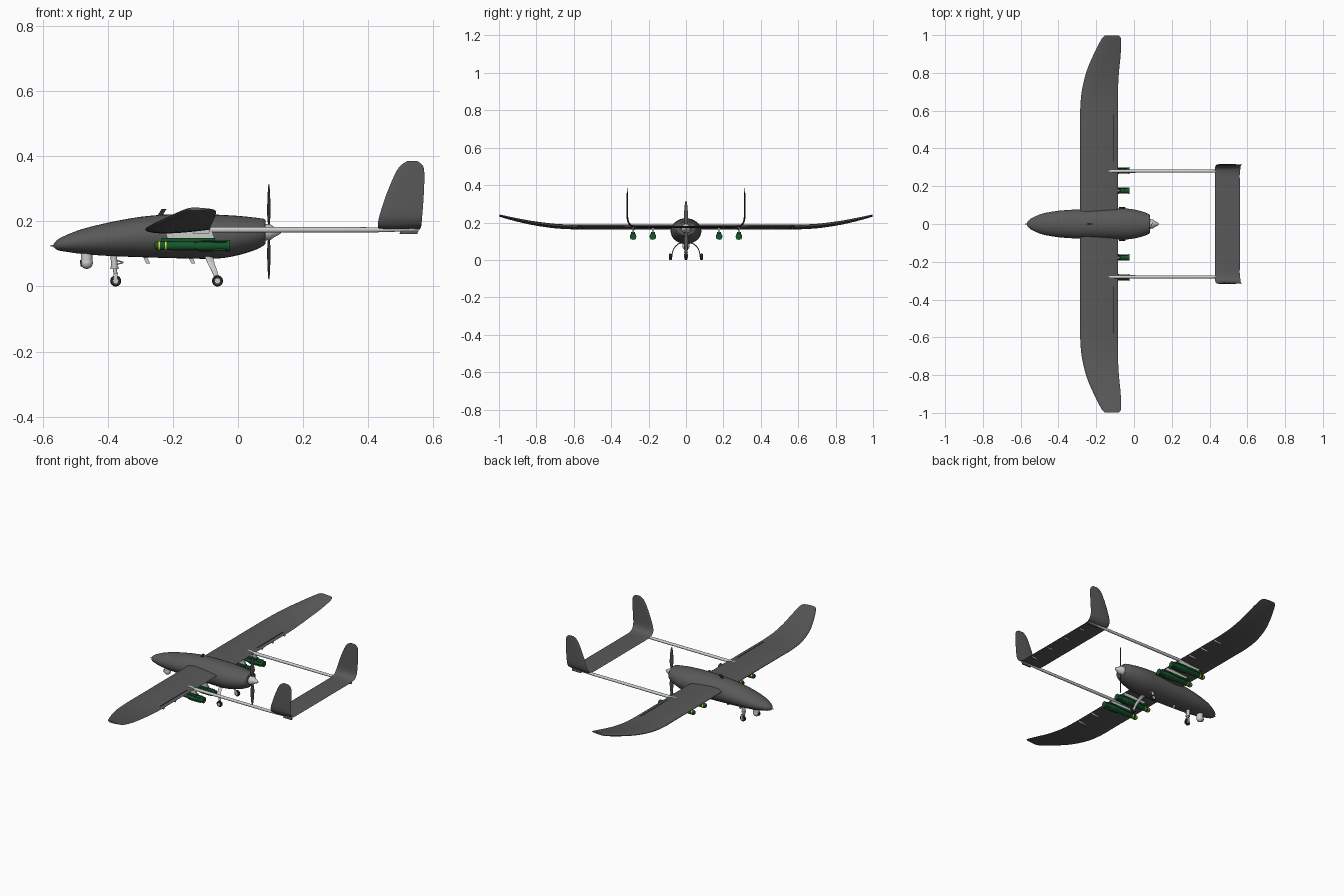
import bpy, bmesh
from math import sin, cos, pi, radians
from mathutils import Vector

if "Cube" in bpy.data.objects:
    bpy.data.objects.remove(bpy.data.objects["Cube"])


def material(name, rgb):
    m = bpy.data.materials.new(name)
    m.diffuse_color = (*rgb, 1)
    m.use_nodes = True
    m.node_tree.nodes["Principled BSDF"].inputs["Base Color"].default_value = m.diffuse_color
    return m


DARK = material("dark_grey", (0.1, 0.1, 0.1))
BLACK = material("black", (0.03, 0.03, 0.03))
GREEN = material("green", (0.008, 0.09, 0.025))
YELLOW = material("yellow", (0.8, 0.7, 0.02))


def finish(bm, name, mat=None, angle=40):
    bmesh.ops.recalc_face_normals(bm, faces=bm.faces)
    me = bpy.data.meshes.new(name)
    bm.to_mesh(me)
    bm.free()
    ob = bpy.data.objects.new(name, me)
    bpy.context.collection.objects.link(ob)
    if mat:
        me.materials.append(mat)
    bpy.ops.object.select_all(action='DESELECT')
    ob.select_set(True)
    bpy.context.view_layer.objects.active = ob
    bpy.ops.object.shade_smooth_by_angle(angle=radians(angle))
    return ob


def loft(rings, name, mat=None, angle=40):
    bm = bmesh.new()
    vs = [[bm.verts.new(p) for p in r] for r in rings]
    n = len(vs[0])
    for a, b in zip(vs, vs[1:]):
        for i in range(n):
            j = (i + 1) % n
            bm.faces.new((a[i], a[j], b[j], b[i]))
    bm.faces.new(vs[0])
    bm.faces.new(vs[-1])
    return finish(bm, name, mat, angle)


def dense(rows, k=4):
    """Catmull-Rom interpolation of table rows."""
    out = []
    for i in range(len(rows) - 1):
        p0, p1, p2, p3 = rows[max(i - 1, 0)], rows[i], rows[i + 1], rows[min(i + 2, len(rows) - 1)]
        for s in range(k):
            t = s / k
            out.append([0.5 * (2 * b + (c - a) * t + (2 * a - 5 * b + 4 * c - d) * t * t
                               + (3 * b - a - 3 * c + d) * t ** 3)
                        for a, b, c, d in zip(p0, p1, p2, p3)])
    return out + [list(rows[-1])]


def foil(y, z, ang, le, te, thick, n=12):
    """Airfoil section, chord along x, tilted by ang degrees."""
    pts = []
    for i in range(2 * n):
        a = pi * i / n
        u = (1 + cos(a)) / 2
        h = 5 * thick * (0.297 * u ** .5 - 0.126 * u - 0.3516 * u * u + 0.2843 * u ** 3 - 0.1 * u ** 4)
        d = (h + 0.001) * (te - le) * (1 if sin(a) >= 0 else -1)
        if i in (0, n):
            d = 0
        r = radians(ang)
        pts.append((le + u * (te - le), y - d * sin(r), z + d * cos(r)))
    return pts


def span(rows, thick, name, mat=None, both=False, side=1, k=4):
    rows = dense(rows, k)
    right = [foil(*r, thick) for r in rows]
    flip = [[(x, -y, z) for x, y, z in r] for r in right]
    rings = flip[:0:-1] + right if both else (right if side > 0 else flip)
    return loft(rings, name, mat)


def lathe(profile, y, z, name, mat=None, n=20):
    return loft([[(x, y + r * cos(2 * pi * i / n), z + r * sin(2 * pi * i / n)) for i in range(n)]
                 for x, r in profile], name, mat)


def rod(a, b, r1, name, mat=None, r2=None, n=16):
    a, b = Vector(a), Vector(b)
    bm = bmesh.new()
    bmesh.ops.create_cone(bm, cap_ends=True, segments=n, radius1=r1,
                          radius2=r1 if r2 is None else r2, depth=(b - a).length)
    bm.transform((b - a).to_track_quat('Z', 'Y').to_matrix().to_4x4())
    bmesh.ops.translate(bm, verts=bm.verts, vec=(a + b) / 2)
    return finish(bm, name, mat)


def box(x0, x1, y0, y1, z0, z1, name, mat=None, rake=0):
    """Box whose far z end may be shifted along x."""
    loft([[(x0, y0, z0), (x1, y0, z0), (x1, y1, z0), (x0, y1, z0)],
          [(x0 + rake, y0, z1), (x1 + rake, y0, z1), (x1 + rake, y1, z1), (x0 + rake, y1, z1)]], name, mat)


def wheel(x, y, z, name):
    prof = [(-.006, .010), (-.007, .014), (-.004, .017), (.004, .017), (.007, .014), (.006, .010)]
    ob = lathe(prof, 0, 0, name, BLACK, 24)
    ob.rotation_euler.z = pi / 2
    ob.location = (x, y, z)
    rod((x, y - .008, z), (x, y + .008, z), .008, name + "_hub")


# fuselage: x, half width, top z, bottom z
body = dense([(-.567, .004, .130, .121), (-.555, .022, .144, .112), (-.53, .037, .157, .107),
              (-.48, .056, .176, .100), (-.4, .070, .196, .094), (-.3, .077, .214, .090),
              (-.2, .080, .222, .087), (-.1, .082, .222, .085), (-.05, .082, .220, .087),
              (0, .077, .217, .096), (.05, .064, .212, .111), (.08, .052, .208, .126)])
rings = [[(x, w * cos(2 * pi * i / 32), (t + b) / 2 + (t - b) / 2 * sin(2 * pi * i / 32)) for i in range(32)]
         for x, w, t, b in body]
rings.append([(.084, y * .9, .167 + (z - .167) * .9) for x, y, z in rings[-1]])
loft(rings, "fuselage", DARK)
rod((-.576, 0, .125), (-.56, 0, .125), .002, "pitot_tube")

# wing with upswept tips: y, z, tilt, leading x, trailing x
span([(0, .176, 0, -.285, -.085), (.3, .176, 0, -.285, -.085), (.5, .176, 0, -.285, -.085),
      (.6, .176, 1, -.285, -.085), (.7, .181, 5, -.277, -.085), (.8, .194, 9, -.254, -.080),
      (.88, .209, 11, -.222, -.072), (.95, .225, 12, -.188, -.068), (.985, .234, 12, -.168, -.070),
      (.998, .238, 12, -.155, -.082)], .125, "wing", DARK, both=True)

# U shaped tail with rounded corners
span([(0, .176, 0, .43, .56), (.12, .176, 0, .43, .56), (.22, .176, 0, .43, .56), (.265, .177, 5, .43, .56),
      (.293, .184, 35, .43, .563), (.307, .200, 68, .431, .565), (.313, .225, 87, .437, .567),
      (.314, .28, 90, .455, .571), (.314, .34, 90, .480, .573), (.314, .37, 90, .498, .569),
      (.314, .385, 90, .520, .552)], .065, "tail", DARK, both=True)

# propeller and spinner
lathe([(.082, .026), (.10, .024), (.112, .015), (.125, .009), (.132, .003)], 0, .167, "spinner")
for k in (0, 1):
    blade = span([(0, .012, 90, -.005, .005), (0, .03, 90, -.008, .008), (0, .06, 90, -.012, .012),
                  (0, .1, 90, -.010, .010), (0, .135, 90, -.006, .006), (0, .147, 90, -.002, .002)],
                 .14, "propeller_blade", DARK)
    blade.location = (.095, 0, .168)
    blade.rotation_euler = (pi * k, 0, radians(65))

for s in (1, -1):
    # tail booms and fairings
    lathe([(-.21, .004), (-.18, .009), (.40, .008), (.45, .007), (.555, .003)], s * .28, .174, "tail_boom")
    box(.50, .555, s * .28 - .004, s * .28 + .004, .172, .161, "boom_fairing", DARK, -.004)
    # main landing gear
    span([(.015, .094, -5, -.104, -.078), (.04, .086, -25, -.100, -.076), (.060, .068, -55, -.092, -.071),
          (.071, .045, -75, -.080, -.063), (.075, .016, -90, -.070, -.056)], .28, "main_leg", side=s)
    wheel(-.063, s * .083, .017, "main_wheel")
    # control surface gaps and hinge brackets
    box(-.110, -.106, min(s * .33, s * .58), max(s * .33, s * .58), .175, .1815, "aileron_gap", BLACK)
    for y in (.36, .46, .57):
        box(-.135, -.085, s * y - .002, s * y + .002, .174, .163, "aileron_hinge", None, -.005)
    for y in (.07, .2):
        box(.52, .55, s * y - .0015, s * y + .0015, .175, .166, "elevator_hinge", None, -.004)
    # underwing stores
    for y in (s * .177, s * .283):
        box(-.225, -.08, y - .005, y + .005, .170, .148, "pylon", None, .008)
        box(-.235, -.07, y - .010, y + .010, .149, .138, "launch_rail", GREEN)
        lathe([(-.256, .009), (-.250, .0135), (-.13, .014), (-.12, .017), (-.08, .017),
               (-.05, .014), (-.025, .0175)], y, .125, "store_body", GREEN)
        for x in (-.245, -.225):
            lathe([(x, .0145), (x + .005, .0145)], y, .125, "store_band", YELLOW)
        for k in range(4):
            a = pi / 4 + k * pi / 2
            c = Vector((0, cos(a), sin(a)))
            o = Vector((0, y, .125))
            t = Vector((0, -sin(a), cos(a))) * .001
            loft([[o + c * .01 + Vector((x, 0, 0)) + t * q for x, q in ((-.15, -1), (-.03, -1), (-.03, 1), (-.15, 1))],
                  [o + c * .021 + Vector((x, 0, 0)) + t * q for x, q in ((-.11, -1), (-.04, -1), (-.04, 1), (-.11, 1))]],
                 "store_fin", GREEN)

# nose gear
rod((-.382, 0, .10), (-.380, 0, .055), .010, "nose_strut_upper")
rod((-.380, 0, .06), (-.376, 0, .036), .006, "nose_strut_lower")
rod((-.380, 0, .062), (-.380, 0, .054), .012, "nose_strut_collar")
for s in (1, -1):
    box(-.382, -.370, s * .010 - .0015, s * .010 + .0015, .014, .040, "nose_fork")
box(-.383, -.369, -.0115, .0115, .036, .042, "nose_fork_crown")
rod((-.378, 0, .082), (-.352, 0, .074), .002, "nose_link_upper")
rod((-.352, 0, .074), (-.378, 0, .066), .002, "nose_link_lower")
wheel(-.376, 0, .017, "nose_wheel")

# camera turret
rod((-.465, 0, .105), (-.465, 0, .078), .018, "turret_mount")
bm = bmesh.new()
bmesh.ops.create_uvsphere(bm, u_segments=24, v_segments=14, radius=.019)
bmesh.ops.translate(bm, verts=bm.verts, vec=(-.465, 0, .073))
finish(bm, "turret_ball")
rod((-.475, 0, .072), (-.485, 0, .071), .010, "turret_lens", BLACK)

# antennas
box(-.247, -.232, -.003, .003, .218, .238, "top_antenna", BLACK, .012)
for x in (-.292, -.153):
    box(x, x + .012, -.002, .002, .092, .070, "belly_antenna", None, .010)
